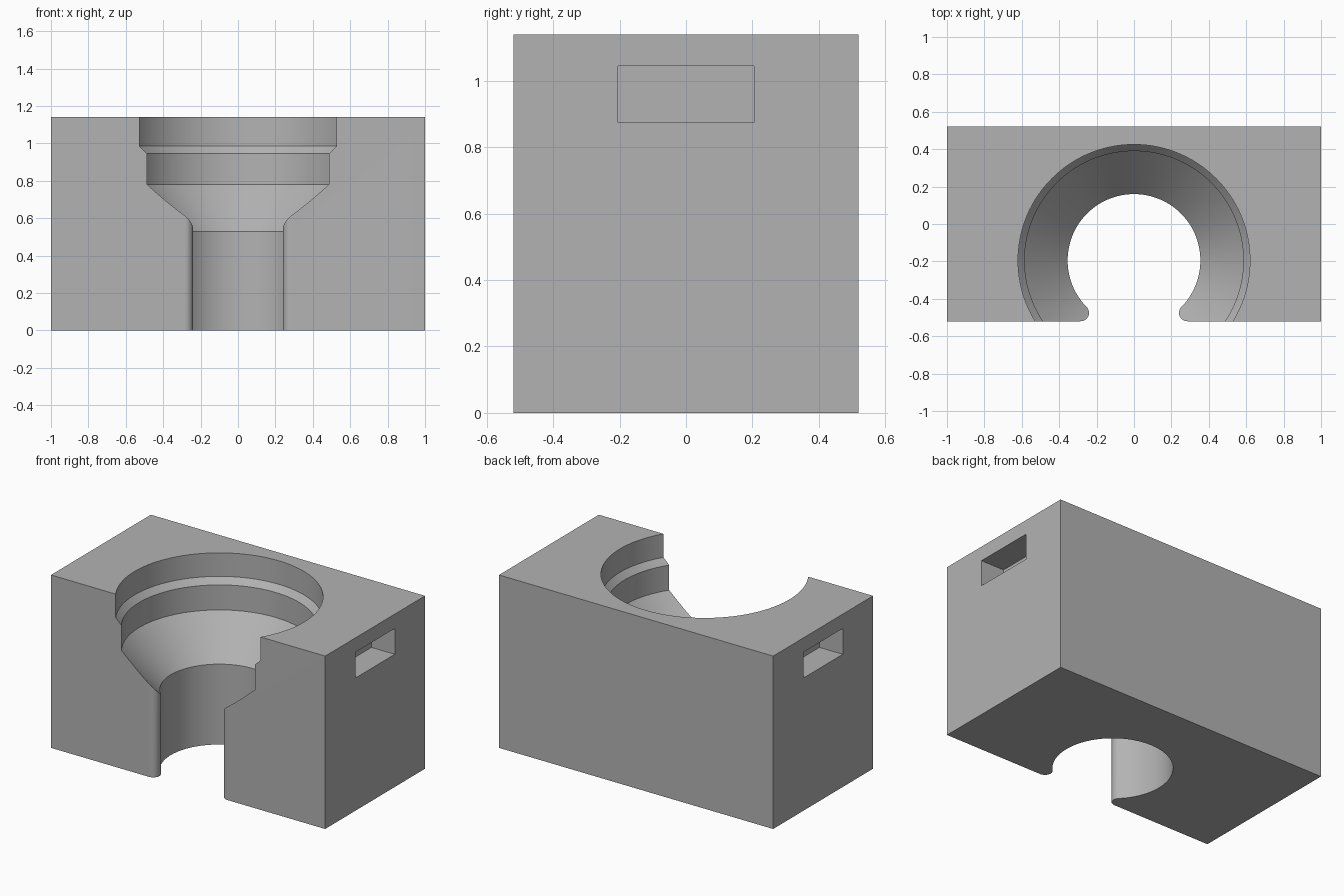
import bpy, bmesh, math
from mathutils import Vector

old = bpy.data.objects.get("Cube")
if old:
    bpy.data.objects.remove(old, do_unlink=True)

WIDTH, DEPTH, HEIGHT = 2.0, 1.04, 1.14
BORE_Y = -0.195
FRONT = -DEPTH / 2
BORE_R, LIP_R = 0.355, 0.045

grey = bpy.data.materials.new("plain_grey")
grey.use_nodes = True
colour = (0.45, 0.45, 0.45, 1)
grey.diffuse_color = colour
grey.node_tree.nodes["Principled BSDF"].inputs["Base Color"].default_value = colour


def make_object(name, bm):
    bmesh.ops.recalc_face_normals(bm, faces=bm.faces[:])
    mesh = bpy.data.meshes.new(name)
    bm.to_mesh(mesh)
    bm.free()
    mesh.materials.append(grey)
    obj = bpy.data.objects.new(name, mesh)
    bpy.context.collection.objects.link(obj)
    return obj


def box(name, size, centre):
    bm = bmesh.new()
    bmesh.ops.create_cube(bm, size=1)
    bmesh.ops.scale(bm, vec=size, verts=bm.verts)
    bmesh.ops.translate(bm, vec=centre, verts=bm.verts)
    return make_object(name, bm)


def turned(name, profile, y, steps=128):
    """Solid of revolution from (radius, height) pairs."""
    bm = bmesh.new()
    rings = []
    for r, z in profile:
        angles = [2 * math.pi * i / steps for i in range(steps)]
        rings.append([bm.verts.new((r * math.cos(a), y + r * math.sin(a), z)) for a in angles])
    for low, high in zip(rings, rings[1:]):
        for i in range(steps):
            j = (i + 1) % steps
            bm.faces.new((low[i], low[j], high[j], high[i]))
    bm.faces.new(rings[0])
    bm.faces.new(rings[-1])
    return make_object(name, bm)


def prism(name, outline, z0, z1):
    bm = bmesh.new()
    face = bm.faces.new([bm.verts.new((x, y, z0)) for x, y in outline])
    top = bmesh.ops.extrude_face_region(bm, geom=[face])["geom"]
    bmesh.ops.translate(bm, vec=Vector((0, 0, z1 - z0)),
                        verts=[v for v in top if isinstance(v, bmesh.types.BMVert)])
    return make_object(name, bm)


# Main block
block = box("holder_block", (WIDTH, DEPTH, HEIGHT), (0, 0, HEIGHT / 2))

# Stepped, funnel-shaped bore
bore = turned("bore_cutter", [(BORE_R, -0.1), (BORE_R, 0.53), (0.585, 0.78),
                              (0.585, 0.945), (0.62, 0.985), (0.62, 1.3)], BORE_Y)

# Front mouth, with rounded lips tangent to the bore and the front face
lip_y = FRONT + LIP_R
rise = BORE_Y - lip_y
lip_x = math.sqrt((BORE_R + LIP_R) ** 2 - rise ** 2)
start, end = 1.5 * math.pi, math.atan2(rise, -lip_x)
side = [(lip_x, FRONT - 0.1)]
for i in range(17):
    a = start + (end - start) * i / 16
    side.append((lip_x + LIP_R * math.cos(a), lip_y + LIP_R * math.sin(a)))
outline = side + [(-x, y) for x, y in reversed(side)]
mouth = prism("mouth_cutter", outline, -0.2, 1.4)

# Shallow grip slots in both ends
slots = [box("slot_cutter", (0.34, 0.41, 0.17), (s, 0, 0.96)) for s in (-1, 1)]

# Cut everything out of the block
cutters = [bore, mouth] + slots
for cutter in cutters:
    cutter.hide_render = True
    mod = block.modifiers.new(cutter.name, "BOOLEAN")
    mod.operation = "DIFFERENCE"
    mod.solver = "EXACT"
    mod.object = cutter
bpy.ops.object.select_all(action="DESELECT")
block.select_set(True)
bpy.context.view_layer.objects.active = block
for name in [m.name for m in block.modifiers]:
    bpy.ops.object.modifier_apply(modifier=name)
for cutter in cutters:
    bpy.data.objects.remove(cutter, do_unlink=True)

bpy.ops.object.shade_smooth_by_angle(angle=math.radians(20))
